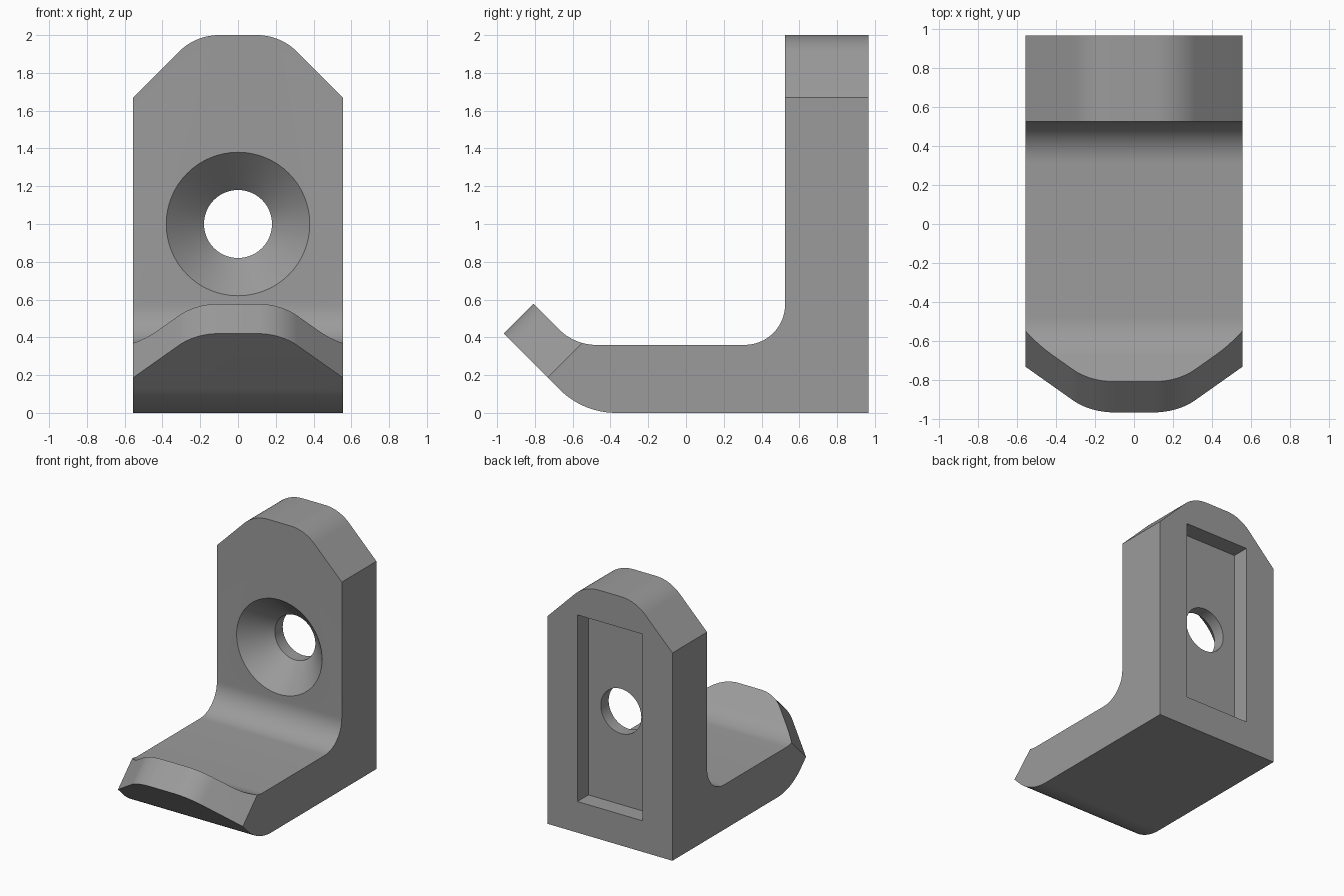
import bpy, bmesh, math
from mathutils import Vector

if "Cube" in bpy.data.objects:
    bpy.data.objects.remove(bpy.data.objects["Cube"])

HALF_W = 0.555
R2 = math.sqrt(2)


def fillet(a, corner, b, tangent, n=12):
    """Points of an arc rounding a corner, tangent to both legs."""
    c = Vector(corner)
    u = (Vector(a) - c).normalized()
    v = (Vector(b) - c).normalized()
    half = u.angle(v) / 2
    centre = c + (u + v).normalized() * (tangent / math.cos(half))
    p, q = c + u * tangent - centre, c + v * tangent - centre
    total = p.angle(q)
    return [centre + (p * math.sin((1 - i / n) * total) + q * math.sin(i / n * total)) / math.sin(total)
            for i in range(n + 1)]


def loft(name, rings):
    """Solid joining successive rings of points, capped at both ends."""
    bm = bmesh.new()
    loops = [[bm.verts.new(p) for p in ring] for ring in rings]
    n = len(loops[0])
    for lo, hi in zip(loops, loops[1:]):
        for i in range(n):
            j = (i + 1) % n
            bm.faces.new((lo[i], lo[j], hi[j], hi[i]))
    bm.faces.new(loops[0])
    bm.faces.new(loops[-1])
    bmesh.ops.recalc_face_normals(bm, faces=bm.faces)
    mesh = bpy.data.meshes.new(name)
    bm.to_mesh(mesh)
    bm.free()
    obj = bpy.data.objects.new(name, mesh)
    bpy.context.collection.objects.link(obj)
    return obj


# Bracket body: side profile (y, z), wall and lip left overlong for trimming
tip = [(-1.065, 0.52), (-0.91, 0.68)]
profile = [Vector((0.965, 0)), Vector((0.965, 2.1)), Vector((0.525, 2.1))]
profile += fillet((0.525, 2), (0.525, 0.36), (0, 0.36), 0.215, 16)
profile += fillet((0, 0.36), (-0.59, 0.36), (-0.91, 0.68), 0.115)
profile += [Vector((-0.91, 0.68)), Vector((-1.065, 0.52))]
profile += fillet((-1.065, 0.52), (-0.545, 0), (0.9, 0), 0.175)
body = loft("bracket", [[(x, p.x, p.y) for p in profile] for x in (-HALF_W, HALF_W)])

# Crown outline: rounded 45 degree shoulders, shared by the wall top and lip tip
shoulder = fillet((0, 0), (0.225, 0), (0.555, -0.33), 0.125)
right = [(p.x, p.y) for p in shoulder] + [(0.7, -0.475), (0.7, 0.3)]
crown = [(-x, y) for x, y in reversed(right)] + right

wall_cutter = loft("wall_top_cutter", [[(x, d, 2 + t) for x, t in crown] for d in (0.4, 1.1)])
s0 = (0.965 + 0.42) / R2
lip_cutter = loft("lip_tip_cutter", [
    [(x, (-s0 - t + n) / R2, (s0 + t + n) / R2) for x, t in crown] for n in (-0.6, 0)])

# Countersunk screw hole: (radius, y)
hole = [(0.48, 0.425), (0.18, 0.725), (0.18, 1.1)]
angles = [i * math.tau / 64 for i in range(64)]
hole_cutter = loft("screw_hole_cutter", [
    [(r * math.cos(a), y, 1 + r * math.sin(a)) for a in angles] for r, y in hole])

# Rectangular pocket in the back
pocket_cutter = loft("pocket_cutter", [
    [(-0.29, y, 0.25), (0.29, y, 0.25), (0.29, y, 1.75), (-0.29, y, 1.75)] for y in (0.825, 1.1)])

bpy.context.view_layer.objects.active = body
body.select_set(True)
for cutter in (wall_cutter, lip_cutter, pocket_cutter, hole_cutter):
    mod = body.modifiers.new(cutter.name, 'BOOLEAN')
    mod.operation = 'DIFFERENCE'
    mod.solver = 'EXACT'
    mod.object = cutter
    bpy.ops.object.modifier_apply(modifier=mod.name)
    bpy.data.objects.remove(cutter)

# Plain grey finish
grey = bpy.data.materials.new("grey")
grey.diffuse_color = (0.33, 0.33, 0.33, 1)
grey.use_nodes = True
grey.node_tree.nodes["Principled BSDF"].inputs["Base Color"].default_value = grey.diffuse_color
body.data.materials.clear()
body.data.materials.append(grey)
bpy.ops.object.shade_smooth_by_angle(angle=math.radians(30))
